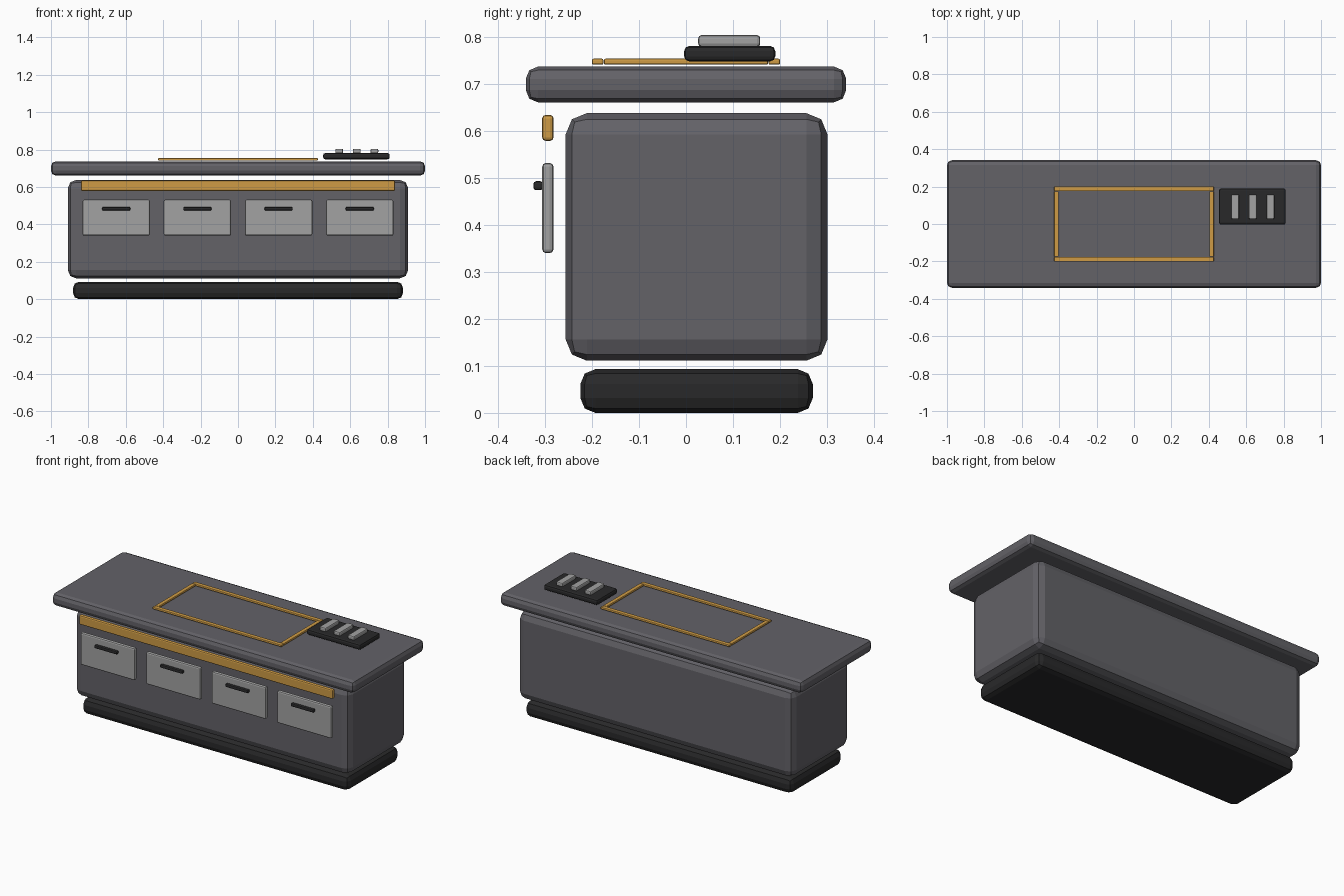
import bpy, bmesh

if "Cube" in bpy.data.objects:
    bpy.data.objects.remove(bpy.data.objects["Cube"])


def material(name, rgb):
    m = bpy.data.materials.new(name)
    m.diffuse_color = (*rgb, 1.0)
    m.use_nodes = True
    m.node_tree.nodes["Principled BSDF"].inputs["Base Color"].default_value = m.diffuse_color
    return m


GREY = material("slate_grey", (0.125, 0.122, 0.137))
BLACK = material("charcoal", (0.022, 0.022, 0.023))
SILVER = material("light_grey", (0.36, 0.36, 0.36))
GOLD = material("amber", (0.62, 0.33, 0.06))


def box(name, x, y, z, bevel, mat):
    """Bevelled box given by its (min, max) extents on each axis."""
    bm = bmesh.new()
    bmesh.ops.create_cube(bm, size=1.0)
    for v in bm.verts:
        for i, (lo, hi) in enumerate((x, y, z)):
            v.co[i] = lo if v.co[i] < 0 else hi
    bmesh.ops.bevel(bm, geom=bm.edges[:], offset=bevel, segments=2,
                    profile=0.5, affect='EDGES')
    bmesh.ops.recalc_face_normals(bm, faces=bm.faces[:])
    me = bpy.data.meshes.new(name)
    bm.to_mesh(me)
    bm.free()
    me.materials.append(mat)
    ob = bpy.data.objects.new(name, me)
    bpy.context.collection.objects.link(ob)
    return ob


def around(c, w):
    return (c - w / 2, c + w / 2)


# Main stacked volumes
box("plinth", (-0.882, 0.882), (-0.225, 0.27), (0.0, 0.093), 0.032, BLACK)
box("cabinet_body", (-0.91, 0.91), (-0.256, 0.301), (0.111, 0.638), 0.045, GREY)
box("countertop", (-1.0, 1.0), (-0.341, 0.341), (0.661, 0.737), 0.026, GREY)

# Front trim, drawers and handles
box("front_trim", (-0.84, 0.84), (-0.306, -0.282), (0.579, 0.634), 0.007, GOLD)
for i in range(4):
    cx = -0.651 + i * 0.434
    box(f"drawer_{i + 1}", around(cx, 0.36), (-0.306, -0.282),
        (0.34, 0.532), 0.008, SILVER)
    box(f"drawer_handle_{i + 1}", around(cx, 0.15), (-0.325, -0.304),
        (0.474, 0.493), 0.006, BLACK)

# Inlay frame on the countertop
FZ = (0.741, 0.754)
for side, s in (("front", -1), ("back", 1)):
    box(f"frame_{side}", (-0.427, 0.427), around(s * 0.188, 0.025), FZ, 0.004, GOLD)
for side, s in (("left", -1), ("right", 1)):
    box(f"frame_{side}", around(s * 0.415, 0.024), (-0.175, 0.175), FZ, 0.004, GOLD)

# Control panel with three keys
box("control_panel", (0.455, 0.811), (-0.004, 0.19), (0.748, 0.781), 0.011, BLACK)
for i in range(3):
    box(f"control_key_{i + 1}", around(0.541 + i * 0.094, 0.042),
        (0.026, 0.158), (0.779, 0.804), 0.007, SILVER)
